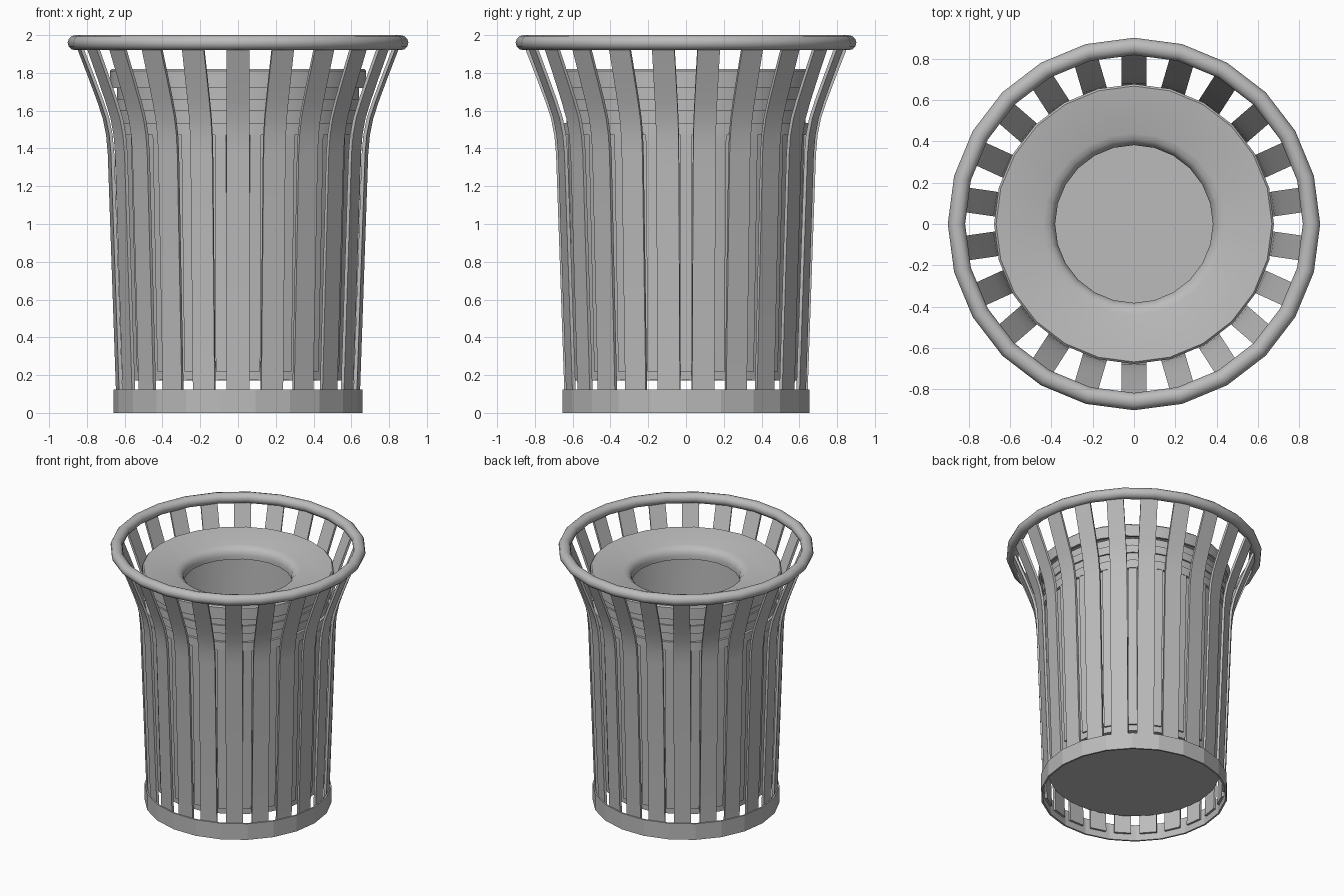
import bpy, bmesh, math

cube = bpy.data.objects.get("Cube")
if cube:
    bpy.data.objects.remove(cube, do_unlink=True)

SLATS = 22
STEP = 2 * math.pi / SLATS
FRONT = -math.pi / 2

grey = bpy.data.materials.new("painted grey metal")
grey.use_nodes = True
colour = (0.5, 0.5, 0.5, 1)
grey.diffuse_color = colour
grey.node_tree.nodes["Principled BSDF"].inputs["Base Color"].default_value = colour


def finish(bm, name, smooth):
    """Turn a bmesh into a mesh with the grey material."""
    bmesh.ops.recalc_face_normals(bm, faces=bm.faces[:])
    mesh = bpy.data.meshes.new(name)
    bm.to_mesh(mesh)
    bm.free()
    mesh.materials.append(grey)
    if smooth:
        mesh.shade_smooth()
        mesh.set_sharp_from_angle(angle=math.radians(35))
    return mesh


def place(mesh, name, angle=0.0):
    obj = bpy.data.objects.new(name, mesh)
    obj.rotation_euler.z = angle
    bpy.context.scene.collection.objects.link(obj)
    return obj


def lathe(name, profile, sides, smooth=True, start=0.0):
    """Revolve a closed (radius, height) loop about the z axis."""
    bm = bmesh.new()
    rings = []
    for i in range(sides):
        a = start + 2 * math.pi * i / sides
        rings.append([bm.verts.new((r * math.cos(a), r * math.sin(a), z)) for r, z in profile])
    n = len(profile)
    for i in range(sides):
        here, there = rings[i], rings[(i + 1) % sides]
        for j in range(n):
            k = (j + 1) % n
            bm.faces.new((here[j], there[j], there[k], here[k]))
    return place(finish(bm, name, smooth), name)


def strip(name, path, width, thick):
    """Flat bar along +x following a (radius, height) outer path."""
    bm = bmesh.new()
    rows = []
    for r, z in path:
        rows.append([bm.verts.new((r - d, s * width / 2, z))
                     for d, s in ((0, -1), (0, 1), (thick, 1), (thick, -1))])
    for low, high in zip(rows, rows[1:]):
        for j in range(4):
            k = (j + 1) % 4
            bm.faces.new((low[j], low[k], high[k], high[j]))
    bm.faces.new(rows[0])
    bm.faces.new(rows[-1])
    return finish(bm, name, True)


# Rolled top rim
tube = [(0.86 + 0.042 * math.cos(t * math.pi / 6), 1.96 + 0.04 * math.sin(t * math.pi / 6))
        for t in range(12)]
lathe("top_rim", tube, 24)

# Base band, faceted in line with the slats
lathe("base_band", [(0.66, 0), (0.66, 0.125), (0.647, 0.125), (0.647, 0)],
      SLATS, smooth=False)

# Flared outer slats
slat = strip("slat", [(0.642, 0.05), (0.688, 1.37), (0.697, 1.47), (0.715, 1.56),
                      (0.745, 1.65), (0.79, 1.77), (0.86, 1.95)], 0.12, 0.018)
# Narrow battens behind the gaps between slats
batten = strip("batten", [(0.617, 0.22), (0.655, 1.47)], 0.06, 0.02)
for i in range(SLATS):
    angle = FRONT + i * STEP
    place(slat, f"slat_{i + 1}", angle)
    place(batten, f"batten_{i + 1}", angle + STEP / 2)

# Inner bin wall
lathe("liner_wall", [(0.605, 0.175), (0.64, 1.47), (0.64, 1.72),
                     (0.625, 1.72), (0.625, 1.47), (0.59, 0.175)], SLATS)

# Inner bin floor
bm = bmesh.new()
bmesh.ops.create_cone(bm, cap_ends=True, segments=SLATS, radius1=0.6, radius2=0.6, depth=0.02)
bmesh.ops.translate(bm, verts=bm.verts[:], vec=(0, 0, 0.182))
place(finish(bm, "liner_floor", True), "liner_floor")

# Hoops around the upper bin wall
for name, r, low, high in (("lower_hoop", 0.66, 1.47, 1.535),
                           ("upper_hoop", 0.652, 1.6, 1.66)):
    lathe(name, [(r, low), (r, high), (r - 0.025, high), (r - 0.025, low)], SLATS)

# Dished lid with a rounded opening
lathe("lid", [(0.678, 1.72), (0.678, 1.81), (0.668, 1.82), (0.44, 1.79), (0.41, 1.78),
              (0.39, 1.76), (0.382, 1.73), (0.382, 1.7), (0.392, 1.7), (0.4, 1.75),
              (0.44, 1.772), (0.66, 1.8), (0.66, 1.72)], 24)
